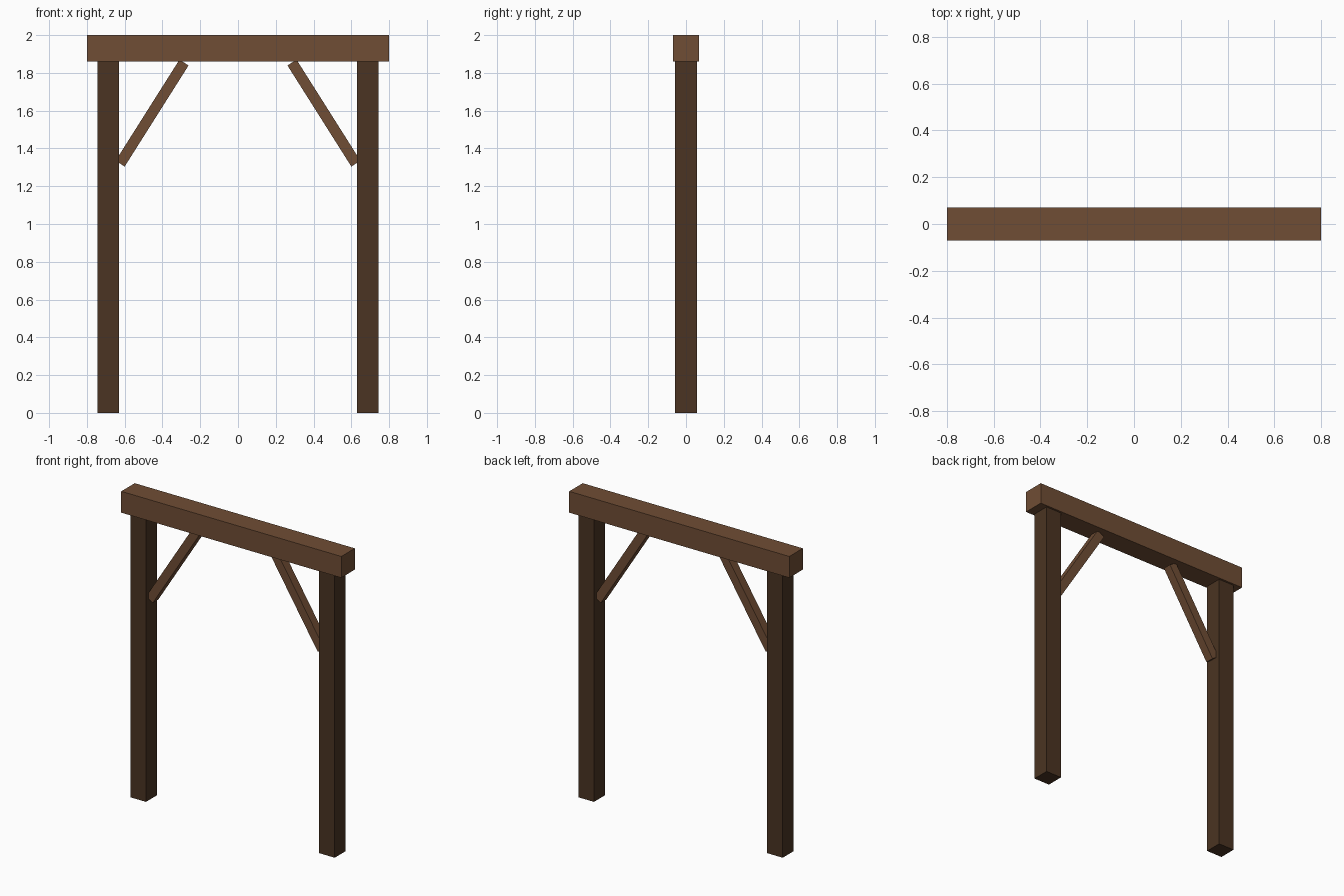
import bpy
import math

default = bpy.data.objects.get("Cube")
if default:
    bpy.data.objects.remove(default, do_unlink=True)


def make_material(name, rgb):
    mat = bpy.data.materials.new(name)
    mat.use_nodes = True
    mat.diffuse_color = (*rgb, 1)
    mat.node_tree.nodes["Principled BSDF"].inputs["Base Color"].default_value = (*rgb, 1)
    return mat


def add_timber(name, centre, size, mat, tilt=0):
    """Rectangular timber, optionally tilted about the depth axis."""
    bpy.ops.mesh.primitive_cube_add(size=1, location=centre, rotation=(0, tilt, 0))
    obj = bpy.context.object
    obj.name = name
    obj.scale = size
    obj.data.materials.append(mat)
    return obj


dark_wood = make_material("dark wood", (0.069, 0.034, 0.016))
warm_wood = make_material("warm wood", (0.162, 0.075, 0.035))

HEIGHT, SPAN = 2.0, 1.6
BEAM, POST, BRACE = 0.14, 0.114, 0.057
post_height = HEIGHT - BEAM

# Top beam
add_timber("top_beam", (0, 0, HEIGHT - BEAM / 2), (SPAN, BEAM, BEAM), warm_wood)

# Posts and diagonal braces, one of each per side
for side, label in ((1, "left"), (-1, "right")):
    add_timber(f"{label}_post", (side * 0.686, 0, post_height / 2),
               (POST, POST, post_height), dark_wood)
    add_timber(f"{label}_brace", (side * 0.455, 0, 1.587),
               (BRACE, BRACE, 0.633), warm_wood, tilt=-side * math.radians(32.3))
